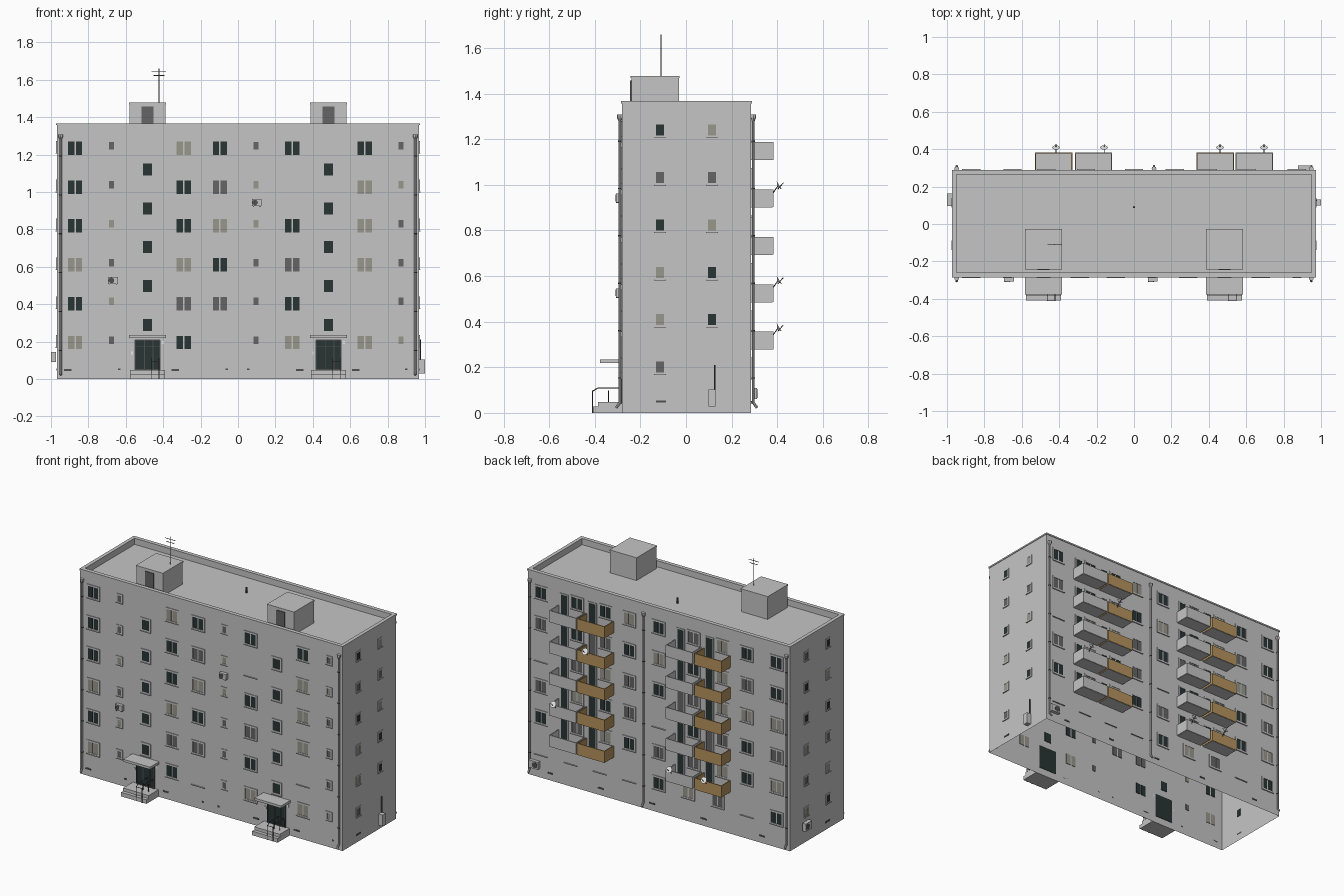
import bpy, bmesh, math, random
from mathutils import Matrix, Vector

random.seed(4)
if "Cube" in bpy.data.objects:
    bpy.data.objects.remove(bpy.data.objects["Cube"])


def material(name, r, g, b):
    m = bpy.data.materials.new(name)
    m.use_nodes = True
    m.diffuse_color = (r, g, b, 1)
    m.node_tree.nodes["Principled BSDF"].inputs["Base Color"].default_value = (r, g, b, 1)
    return m


CONCRETE = material("concrete", .56, .56, .56)
DARK = material("dark glass", .022, .035, .033)
GREY = material("grey glass", .13, .13, .13)
PALE = material("pale glass", .31, .31, .26)
BROWN = material("brown panel", .46, .29, .11)
METAL = material("dark metal", .08, .08, .08)
WHITE = material("white paint", .8, .8, .8)
GLASS = {"d": DARK, "g": GREY, "p": PALE}

X, YF, YB, TOP = .968, -.281, .286, 1.365   # wall planes
STOREY, ROW = .2078, .195
parts = {}


def mesh_of(name, mat):
    """Each named part collects its pieces in one bmesh."""
    return parts.setdefault(name, (bmesh.new(), mat))[0]


def box(name, mat, lo, hi):
    size = [b - a for a, b in zip(lo, hi)]
    mid = [(a + b) / 2 for a, b in zip(lo, hi)]
    bmesh.ops.create_cube(mesh_of(name, mat), size=1,
                          matrix=Matrix.Translation(mid) @ Matrix.Diagonal((*size, 1)))


def rod(name, mat, a, b, r, r2=None, sides=8):
    a, b = Vector(a), Vector(b)
    turn = (b - a).to_track_quat("Z", "Y").to_matrix().to_4x4()
    bmesh.ops.create_cone(mesh_of(name, mat), cap_ends=True, segments=sides, radius1=r,
                          radius2=r if r2 is None else r2, depth=(b - a).length,
                          matrix=Matrix.Translation((a + b) / 2) @ turn)


def plate(name, mat, side, u, z, w, h, d0, d1):
    """A box on a wall: u runs along it, d0 to d1 is the depth outwards."""
    axis, plane, out = {"front": (1, YF, -1), "back": (1, YB, 1),
                        "right": (0, X, 1), "left": (0, -X, -1)}[side]
    a, b = sorted((plane + out * d0, plane + out * d1))
    if axis:
        box(name, mat, (u - w / 2, a, z - h / 2), (u + w / 2, b, z + h / 2))
    else:
        box(name, mat, (a, u - w / 2, z - h / 2), (b, u + w / 2, z + h / 2))


def window(side, u, z, w, h, code, panes=1, rim=.011):
    """Raised surround, glazing seen from both faces, and a sill."""
    if code == "b":
        plate("window_sills", CONCRETE, side, u, z - h / 2, w, .004, 0, .007)
        return
    for s in (-1, 1):
        plate("window_frames", CONCRETE, side, u + s * (w - rim) / 2, z, rim, h, 0, .004)
        plate("window_frames", CONCRETE, side, u, z + s * (h - rim) / 2, w - 2 * rim, rim, 0, .004)
    plate("window_sills", CONCRETE, side, u, z - h / 2, w, .004, 0, .007)
    gap = .009
    pw = (w - 2 * rim - gap * (panes - 1)) / panes
    for k in range(panes):
        off = (k - (panes - 1) / 2) * (pw + gap)
        mat = GLASS[code]
        plate("panes_" + mat.name.replace(" ", "_"), mat, side, u + off, z,
              pw, h - 2 * rim, -.003, .002)


# Shell, open underneath, with a sunken roof deck
bm = mesh_of("building_shell", CONCRETE)
box("building_shell", CONCRETE, (-X, YF, 0), (X, YB, TOP))
bmesh.ops.delete(bm, geom=[f for f in bm.faces if f.calc_center_median().z < .01], context="FACES")
roof = [f for f in bm.faces if f.calc_center_median().z > TOP - .01]
bmesh.ops.inset_region(bm, faces=roof, thickness=.024)
deck = bmesh.ops.extrude_face_region(bm, geom=roof)["geom"]
bmesh.ops.translate(bm, vec=(0, 0, -.042), verts=[v for v in deck if isinstance(v, bmesh.types.BMVert)])
bmesh.ops.delete(bm, geom=roof, context="FACES")
for s, y in ((-1, YF), (1, YB)):
    box("parapet_coping", CONCRETE, (-X - .004, min(y - s * .022, y + s * .004), TOP - .008),
        (X + .004, max(y - s * .022, y + s * .004), TOP + .002))
    box("parapet_coping", CONCRETE, (min(s * (X - .02), s * (X + .004)), YF, TOP - .008),
        (max(s * (X - .02), s * (X + .004)), YB, TOP + .002))

# Front windows, listed from top storey to ground
front = ["dddpdp", "ggpgpg", "", "pddpgd", "dgpdgb", "gppggg", "dbdgdp", "", "dpppbp", "gpgggp"]
for i, codes in enumerate(front):
    x = (i - 4.5) * .1935
    for r, code in enumerate(reversed(codes)):
        if i in (1, 5, 9):
            window("front", x, ROW + .012 + STOREY * r, .048, .062, code)
        else:
            window("front", x, ROW + STOREY * r, .098, .094, code, 2)
    if not codes:
        for r in range(5):
            window("front", x, .289 + STOREY * r, .076, .09, "d", rim=.013)

# End wall windows
for side, cols in (("right", ("dgdppg", "pgpdd ")), ("left", ("dpdgpd", "gddpgp"))):
    for y, codes in zip((-.114, .114), cols):
        for r, code in enumerate(reversed(codes)):
            if code != " ":
                window(side, y, ROW + .006 + STOREY * r, .052, .066, code, rim=.009)

# Back windows
back = {.87: "dgbgdb", .2175: "pdggdb", 0: "dpdbgd", -.65: "dgpddb", -.87: "ddpgpd",
        .65: "b", .435: "b", -.2175: "p", -.435: "g"}
for x, codes in back.items():
    for r, code in enumerate(reversed(codes)):
        window("back", x, ROW + STOREY * r, .098, .094, code, 2)

# Balconies with a door and a window behind each
for lo, hi, panel in ((.543, .743, CONCRETE), (.333, .535, BROWN),
                      (-.315, -.118, CONCRETE), (-.53, -.33, BROWN)):
    mid = (lo + hi) / 2
    name = "balcony_panels_" + panel.name.split()[0]
    for r in range(5):
        z = .277 + STOREY * r
        front_y = YB + .097
        box("balcony_slabs", CONCRETE, (lo + .003, YB, z), (hi - .003, front_y - .003, z + .012))
        box(name, panel, (lo, front_y - .006, z + .002), (hi, front_y, z + .079))
        for x in (lo, hi - .006):
            box(name, panel, (x, YB, z + .002), (x + .006, front_y, z + .079))
        window("back", mid + .055, z + .088, .062, .152, random.choice("ddg"), rim=.008)
        window("back", mid - .04, z + .126, .098, .094, random.choice("dgp"), 2)

# Entrances: steps, door, canopy, handrails and the roof stair heads
for c in (-.484, .484):
    box("entrance_steps", CONCRETE, (c - .094, -.408, 0), (c + .094, YF, .027))
    box("entrance_steps", CONCRETE, (c - .094, -.385, .027), (c + .094, YF, .047))
    box("entrance_canopies", CONCRETE, (c - .099, -.378, .219), (c + .099, YF, .235))
    plate("entrance_doors", DARK, "front", c, .128, .134, .162, -.003, .004)
    for dx in (-.066, -.015, .03, .066):
        plate("door_frames", METAL, "front", c + dx, .128, .005, .162, 0, .008)
    for z in (.05, .175, .209):
        plate("door_frames", METAL, "front", c, z, .134, .005, 0, .008)
    plate("entrance_signs", WHITE, "front", c + .082, .195, .012, .018, 0, .004)
    plate("entrance_signs", METAL, "front", c - .082, .14, .01, .016, 0, .006)
    for x in (c + .02, c + .062):
        rod("handrails", METAL, (x, -.41, .095), (x, -.385, .11), .0022, sides=6)
        rod("handrails", METAL, (x, -.385, .11), (x, -.29, .11), .0022, sides=6)
        for y, base in ((-.41, .0), (-.34, .045), (-.29, .045)):
            rod("handrails", METAL, (x, y, base), (x, y, .098), .0022, sides=6)
    rod("handrails", WHITE, (c + .02, -.41, .095), (c + .062, -.41, .095), .0022, sides=6)
    box("stair_heads", CONCRETE, (c - .097, -.24, TOP - .045), (c + .097, -.031, 1.472))
    box("stair_heads", CONCRETE, (c - .1, -.243, 1.468), (c + .1, -.028, 1.477))
    box("stair_head_doors", GREY, (c - .032, -.245, TOP - .042), (c + .032, -.238, 1.457))

# Aerial and roof vent
rod("aerial", METAL, (-.423, -.11, 1.47), (-.423, -.11, 1.66), .0025, sides=6)
for z, half in ((1.643, .039), (1.622, .03)):
    rod("aerial", METAL, (-.423 - half, -.11, z), (-.423 + half, -.11, z), .002, sides=6)
rod("roof_vent", METAL, (0, .09, TOP - .045), (0, .09, TOP - .006), .006)

# Drainpipes with funnels and kicked outlets
for x, side in ((-.948, -1), (.948, -1), (-.948, 1), (.107, 1), (.948, 1)):
    wall = YF if side < 0 else YB
    y = wall + side * .009
    rod("drainpipes", CONCRETE, (x, y, .04), (x, y, 1.28), .006)
    rod("drainpipes", CONCRETE, (x, y, 1.28), (x, y, 1.295), .006, .013)
    rod("drainpipes", CONCRETE, (x, y, 1.295), (x, y, 1.308), .013)
    rod("drainpipes", CONCRETE, (x, y, .045), (x, wall + side * .026, .022), .006)
    for k in range(6):
        rod("pipe_clips", METAL, (x, y, .15 + STOREY * k), (x, y, .156 + STOREY * k), .008)

# Cooling units with round fans
for x, z in ((-.668, .527), (.1, .943)):
    plate("cooling_units", CONCRETE, "front", x, z, .052, .038, .004, .026)
    rod("cooling_fans", METAL, (x - .009, YF - .024, z), (x - .009, YF - .028, z), .015, sides=16)
    for dx in (-.018, .018):
        plate("unit_brackets", METAL, "front", x + dx, z - .021, .004, .004, 0, .026)
plate("cooling_units", CONCRETE, "left", .13, .117, .068, .052, .006, .031)
rod("cooling_fans", METAL, (-X - .029, .14, .117), (-X - .032, .14, .117), .019, sides=16)
plate("cooling_units", CONCRETE, "back", .91, .085, .068, .05, .004, .026)
rod("cooling_fans", METAL, (.9, YB + .024, .085), (.9, YB + .028, .085), .019, sides=16)

# Utility cabinet with a riser
plate("utility_cabinet", CONCRETE, "right", .114, .066, .032, .075, 0, .032)
rod("utility_riser", METAL, (X + .006, .126, .1), (X + .006, .126, .21), .004)

# Plinth vents
for x in (-.91, -.335, .33, .63):
    plate("plinth_vents", METAL, "front", x, .047, .04, .01, 0, .003)
for x in (-.635, -.06, .055, .9):
    plate("plinth_vents", METAL, "front", x, .052, .014, .01, 0, .003)
for x in (-.76, -.33, .05, .43, .8):
    plate("plinth_vents", METAL, "back", x, .047, .04, .01, 0, .003)
for side in ("left", "right"):
    plate("plinth_vents", METAL, side, -.11, .05, .044, .01, 0, .003)

# Satellite dishes on the balcony rails
for x, r in ((.46, 3), (.695, 1), (-.16, 0), (-.417, 0)):
    z, y = .37 + STOREY * r, YB + .105
    rod("dish_arms", METAL, (x, y - .01, z - .03), (x, y + .012, z + .002), .002, sides=6)
    rod("satellite_dishes", WHITE, (x, y + .01, z), (x, y + .018, z + .005), .004, .021, 16)
    rod("dish_arms", METAL, (x, y + .012, z - .012), (x, y + .036, z + .016), .0018, sides=6)

# Turn every collected part into an object
for name, (bm, mat) in parts.items():
    bmesh.ops.recalc_face_normals(bm, faces=bm.faces)
    me = bpy.data.meshes.new(name)
    bm.to_mesh(me)
    bm.free()
    me.materials.append(mat)
    bpy.context.collection.objects.link(bpy.data.objects.new(name, me))
